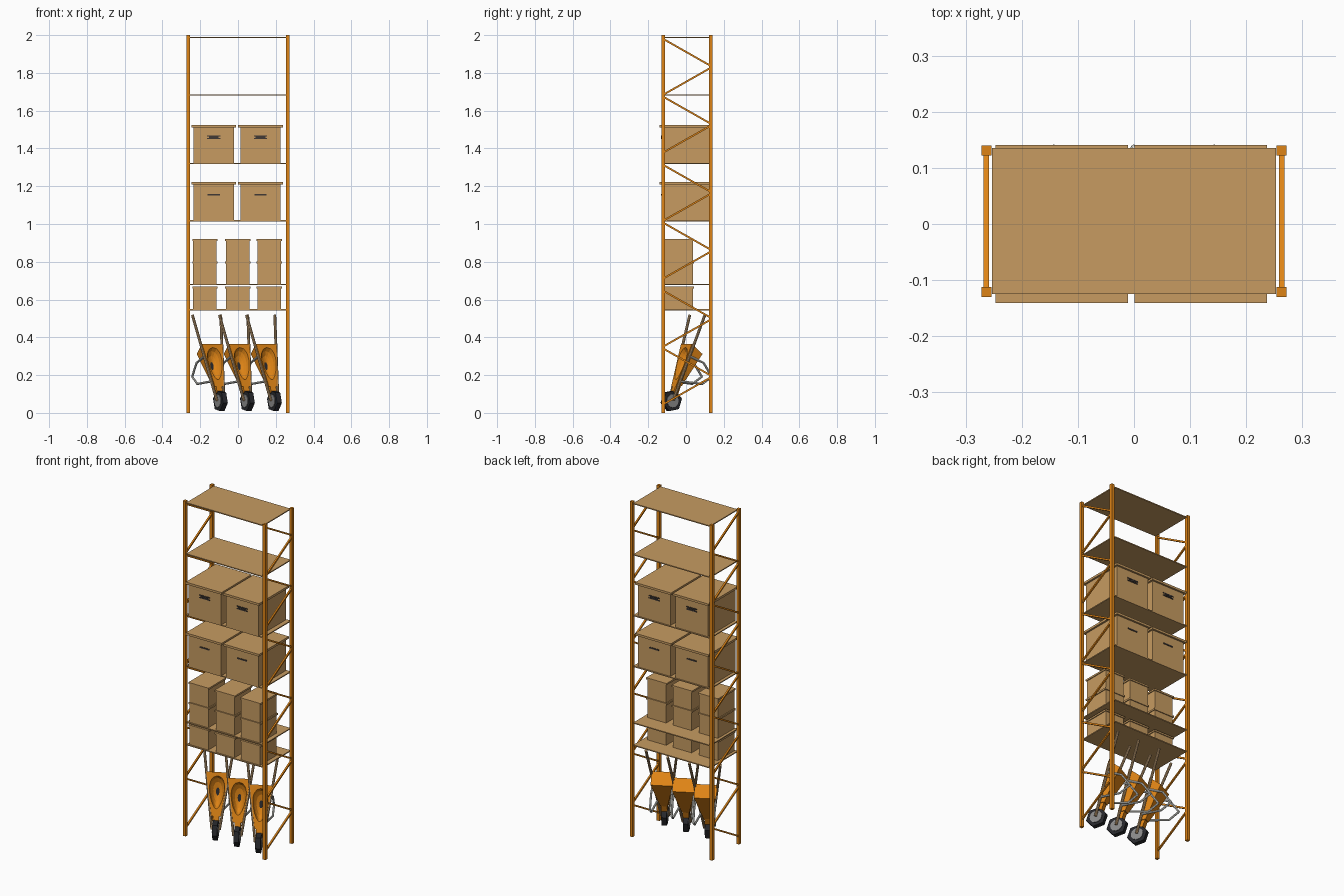
import bpy, bmesh, math
from mathutils import Vector, Matrix

if "Cube" in bpy.data.objects:
    bpy.data.objects.remove(bpy.data.objects["Cube"])

def material(name, r, g, b):
    m = bpy.data.materials.new(name)
    m.diffuse_color = (r, g, b, 1)
    m.use_nodes = True
    m.node_tree.nodes["Principled BSDF"].inputs["Base Color"].default_value = m.diffuse_color
    return m

ORANGE = material("orange_paint", 0.73, 0.23, 0.008)
CARD = material("cardboard", 0.57, 0.33, 0.12)
DARK = material("dark_slot", 0.05, 0.04, 0.035)
BLACK = material("black_rubber", 0.02, 0.021, 0.025)
GREY = material("grey_hub", 0.25, 0.25, 0.25)
SILVER = material("silver_tube", 0.75, 0.75, 0.70)
WOOD = material("handle_wood", 0.50, 0.32, 0.16)

def finish(bm, name, mats, mtx=None):
    bmesh.ops.recalc_face_normals(bm, faces=bm.faces)
    if mtx:
        bm.transform(mtx)
    me = bpy.data.meshes.new(name)
    bm.to_mesh(me)
    bm.free()
    for m in mats:
        me.materials.append(m)
    ob = bpy.data.objects.new(name, me)
    bpy.context.collection.objects.link(ob)
    return ob

def add_box(bm, x0, x1, y0, y1, z0, z1):
    m = Matrix.Translation(((x0 + x1) / 2, (y0 + y1) / 2, (z0 + z1) / 2))
    bmesh.ops.create_cube(bm, size=1, matrix=m @ Matrix.Diagonal((x1 - x0, y1 - y0, z1 - z0, 1)))

def box(name, mat, *b):
    bm = bmesh.new()
    add_box(bm, *b)
    return finish(bm, name, [mat])

def add_rod(bm, p, q, r, sides):
    p, q = Vector(p), Vector(q)
    d = q - p
    m = Matrix.Translation((p + q) / 2) @ d.to_track_quat('Z', 'Y').to_matrix().to_4x4()
    m = m @ Matrix.Rotation(math.pi / sides, 4, 'Z')
    bmesh.ops.create_cone(bm, cap_ends=True, segments=sides, radius1=r, radius2=r,
                          depth=d.length, matrix=m)

# Rack posts and zigzag side braces
YF, YB = -0.121, 0.131
for sx in (-1, 1):
    side = "left" if sx < 0 else "right"
    x = sx * 0.263
    for y, label in ((YF, "front"), (YB, "back")):
        box(f"{label}_{side}_post", ORANGE, x - .009, x + .009, y - .009, y + .009, 0, 2)
    bm = bmesh.new()
    for top in (1.98, 1.313, 0.647):
        for i in range(4):
            z = top - i * 0.153
            a, b = (YF, YB) if i % 2 == 0 else (YB, YF)
            add_rod(bm, (x, a, z), (x, b, z - 0.143), 0.0068, 4)
    finish(bm, f"{side}_braces", [ORANGE])

# Shelves
SHELVES = (0.549, 0.682, 1.02, 1.323, 1.686, 1.991)
for i, z in enumerate(SHELVES):
    box(f"shelf_{i + 1}", CARD, -.2535, .2535, -.125, .135, z - .006, z)

# Cardboard boxes with lids
def carton(name, x0, x1, y0, y1, z0, h, lip, lid):
    bm = bmesh.new()
    add_box(bm, x0, x1, y0, y1, z0, z0 + h - lid)
    add_box(bm, x0 - lip, x1 + lip, y0 - lip, y1 + lip, z0 + h - lid, z0 + h)
    finish(bm, name, [CARD])

for z0, slots in ((1.02, ((0.136, .032, .004),)),
                  (1.323, ((0.143, .035, .003), (0.136, .026, .003), (0.129, .035, .003)))):
    for cx in (-0.1285, 0.119):
        carton("large_box", cx - .107, cx + .107, -.130, .130, z0, .202, .011, .013)
        bm = bmesh.new()
        for y in (-.131, .131):          # hand slots, front and back
            for dz, w, t in slots:
                add_box(bm, cx - w, cx + w, y - .002, y + .002, z0 + dz - t, z0 + dz + t)
        finish(bm, "hand_slots", [DARK])
for cx in (-0.175, -0.002, 0.166):
    for z0 in (0.549, 0.682, 0.802):
        carton("small_box", cx - .062, cx + .062, -.118, .038, z0, .119, .005, .01)

# Wheelbarrows stood on their wheels; local axes: across, along the handles, tray side
def perimeter(a0, w0, n0, a1, w1, n1, k=6):
    c = [Vector(v) for v in ((-w0, a0, n0), (w0, a0, n0), (w1, a1, n1), (-w1, a1, n1))]
    return [c[i].lerp(c[(i + 1) % 4], j / k) for i in range(4) for j in range(k)]

def tray(mtx):
    back = perimeter(.09, .020, -.024, .285, .060, -.066)
    front = perimeter(.075, .026, .012, .315, .062, .012)
    rings = [back, front]
    for f, n in ((1, .011), (.85, -.008), (.6, -.022), (.24, -.03)):   # scooped bowl
        ring = []
        for p in front:
            t = math.atan2((p.y - .205) / .12, p.x / .05)
            a = .205 + .09 * f * math.sin(t)
            half = .026 + .036 * (a - .075) / .24
            ring.append(Vector((.88 * half * f * math.cos(t), a, n)))
        rings.append(ring)
    bm = bmesh.new()
    vs = [[bm.verts.new(p) for p in r] for r in rings]
    for r, s in zip(vs, vs[1:]):
        for i in range(len(r)):
            j = (i + 1) % len(r)
            bm.faces.new((r[i], r[j], s[j], s[i]))
    bm.faces.new(vs[0])
    bm.faces.new(vs[-1]).material_index = 1
    # nose bracket
    add_box(bm, -.017, .017, .045, .1, -.02, .01)
    finish(bm, "barrow_tray", [ORANGE, BLACK], mtx)

YAW, LEAN = math.radians(28), math.radians(19)
back = Vector((-math.sin(YAW), math.cos(YAW), 0))
up = Vector((0, 0, 1))
across = Vector((math.cos(YAW), math.sin(YAW), 0))
along = back * math.sin(LEAN) + up * math.cos(LEAN)
normal = up * math.sin(LEAN) - back * math.cos(LEAN)
for wx in (-0.093, 0.05, 0.193):
    M = Matrix((across, along, normal)).transposed().to_4x4()
    M.translation = (wx, -0.078, 0.064)
    tray(M)
    # wheel and hub
    bm = bmesh.new()
    add_rod(bm, (-.014, 0, 0), (.014, 0, 0), .058, 6)
    finish(bm, "barrow_tyre", [BLACK], M)
    bm = bmesh.new()
    add_rod(bm, (-.017, 0, 0), (.017, 0, 0), .035, 12)
    finish(bm, "barrow_hub", [GREY], M)
    # wooden handles and bent tube legs on both sides
    handles, legs = bmesh.new(), bmesh.new()
    for s in (-1, 1):
        add_rod(handles, (s * .021, 0, 0), (s * .085, .48, 0), .0075, 8)
        path = [(s * .052, .25, -.005), (s * .056, .243, -.09), (s * .056, .19, -.16),
                (s * .056, .135, -.118), (s * .036, .11, -.005)]
        for p, q in zip(path, path[1:]):
            add_rod(legs, p, q, .006, 8)
    finish(handles, "barrow_handles", [WOOD], M)
    finish(legs, "barrow_legs", [SILVER], M)
